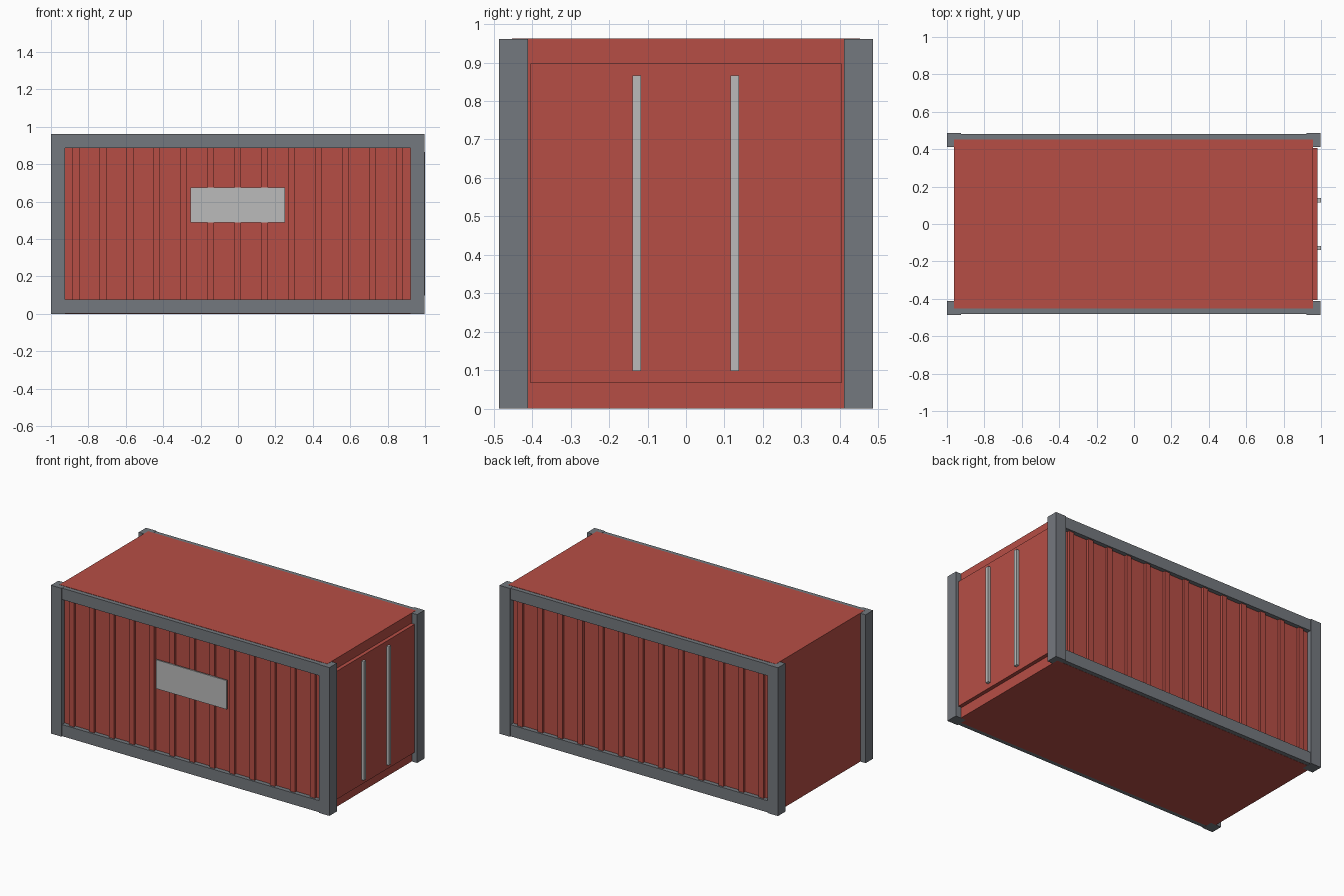
import bpy, bmesh

if "Cube" in bpy.data.objects:
    bpy.data.objects.remove(bpy.data.objects["Cube"])


def material(name, rgb):
    m = bpy.data.materials.new(name)
    m.diffuse_color = (*rgb, 1)
    m.use_nodes = True
    m.node_tree.nodes["Principled BSDF"].inputs["Base Color"].default_value = m.diffuse_color
    return m


RED = material("container red", (0.47, 0.076, 0.06))
GREY = material("frame grey", (0.175, 0.19, 0.21))
PALE = material("pale metal", (0.5, 0.5, 0.5))

CX = -0.002          # frame centre; the door bars reach slightly further on +x
TOP = 0.962


def boxes(name, mat, spans):
    """One object made of boxes, each given as (x0, x1, y0, y1, z0, z1)."""
    bm = bmesh.new()
    for x0, x1, y0, y1, z0, z1 in spans:
        made = bmesh.ops.create_cube(bm, size=1)["verts"]
        for v in made:
            v.co = (x1 if v.co.x > 0 else x0,
                    y1 if v.co.y > 0 else y0,
                    z1 if v.co.z > 0 else z0)
    mesh = bpy.data.meshes.new(name)
    bm.to_mesh(mesh)
    bm.free()
    mesh.materials.append(mat)
    obj = bpy.data.objects.new(name, mesh)
    bpy.context.collection.objects.link(obj)
    return obj


def side(s, a, b):
    """Interval a..b mirrored to the negative side when s is -1."""
    return (a, b) if s > 0 else (-b, -a)


# Main body
boxes("body", RED, [(CX - 0.96, CX + 0.96, -0.453, 0.453, 0, TOP)])

# Corner posts
posts = []
for sx in (-1, 1):
    for sy in (-1, 1):
        x0, x1 = side(sx, 0.923, 0.998)
        posts.append((CX + x0, CX + x1, *side(sy, 0.411, 0.487), 0, TOP - 0.001))
boxes("corner_posts", GREY, posts)

# Long rails, top and bottom on both sides
rails = []
for sy in (-1, 1):
    for z0, z1 in ((0.001, 0.076), (0.886, TOP - 0.002)):
        rails.append((CX - 0.95, CX + 0.95, *side(sy, 0.44, 0.481), z0, z1))
boxes("side_rails", GREY, rails)

# Vertical wall ribs
for sy, label in ((-1, "front_ribs"), (1, "back_ribs")):
    ribs = []
    for i in range(-6, 7):
        x = CX + i * 0.144
        ribs.append((x - 0.018, x + 0.018, *side(sy, 0.44, 0.469), 0.06, 0.9))
    boxes(label, RED, ribs)

# Blank sign plate on the front wall
boxes("sign_plate", PALE, [(-0.255, 0.252, -0.477, -0.468, 0.487, 0.674)])

# Door panel with two lock bars on the +x end
boxes("door_panel", RED, [(0.94, 0.982, -0.405, 0.405, 0.067, 0.897)])
boxes("lock_bars", PALE, [(0.975, 1.0, y - 0.0115, y + 0.0115, 0.098, 0.866)
                          for y in (-0.128, 0.127)])
